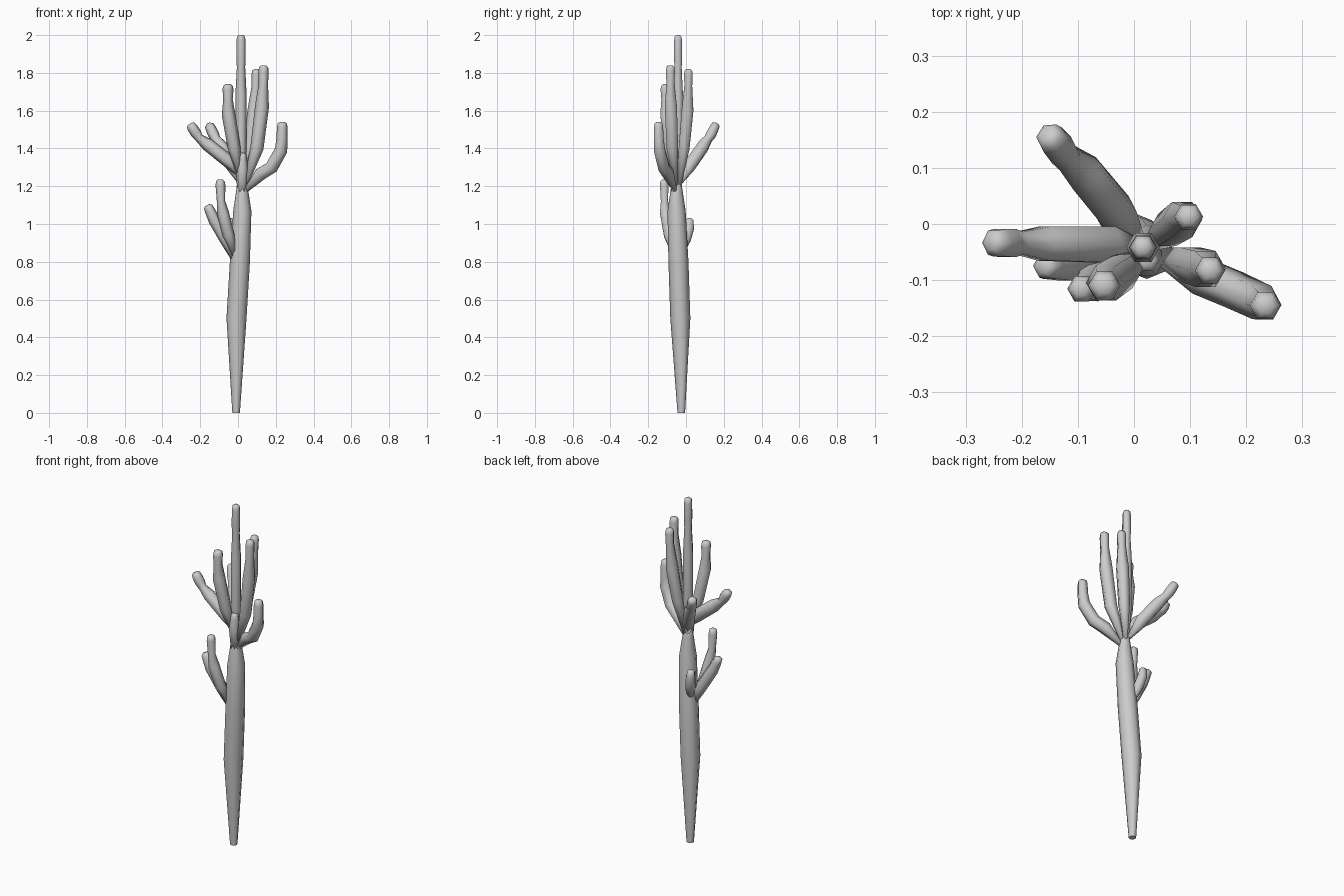
import bpy, bmesh, math
from mathutils import Vector

Z = Vector((0, 0, 1))


def limb(name, path, sides=6):
    """Skin rings of (x, y, z, radius) along a path, with closed ends."""
    pts = [Vector(p[:3]) for p in path]
    bm = bmesh.new()
    rings = []
    for i, p in enumerate(pts):
        tangent = (pts[min(i + 1, len(pts) - 1)] - pts[max(i - 1, 0)]).normalized()
        rot = Z.rotation_difference(tangent)
        ring = []
        for k in range(sides):
            a = 2 * math.pi * k / sides
            ring.append(bm.verts.new(p + rot @ Vector((math.cos(a), math.sin(a), 0)) * path[i][3]))
        rings.append(ring)
    for lo, hi in zip(rings, rings[1:]):
        for k in range(sides):
            n = (k + 1) % sides
            bm.faces.new((lo[k], lo[n], hi[n], hi[k]))
    bm.faces.new(rings[0][::-1])
    bm.faces.new(rings[-1])
    for f in bm.faces:
        f.smooth = len(f.verts) == 4 or f.calc_center_median().z > 0.1
    mesh = bpy.data.meshes.new(name)
    bm.to_mesh(mesh)
    bm.free()
    ob = bpy.data.objects.new(name, mesh)
    bpy.context.collection.objects.link(ob)
    return ob


def arm(name, path):
    """Limb whose last point gets a rounded tip."""
    a, b = Vector(path[-2][:3]), Vector(path[-1][:3])
    d, r = (b - a).normalized(), path[-1][3]
    tip = [(*(b - d * 0.028), r), (*(b - d * 0.009), r * 0.88), (*b, r * 0.5)]
    return limb(name, path[:-1] + tip)


# Trunk, narrow at the foot and swelling upward
limb("trunk", [(-0.01, -0.025, 0, 0.02), (-0.008, -0.03, 0.5, 0.053),
               (0.01, -0.04, 0.8, 0.053), (0.023, -0.05, 1.07, 0.048),
               (0.022, -0.05, 1.19, 0.03), (0.02, -0.05, 1.27, 0.02)], 8)
arm("crown_stub", [(0.02, -0.055, 1.12, 0.02), (0.022, -0.062, 1.29, 0.034),
                   (0.024, -0.066, 1.375, 0.024)])

# Upright crown arms
arm("centre_arm", [(0.018, -0.045, 1.2, 0.015), (0.016, -0.043, 1.4, 0.029),
                   (0.016, -0.042, 1.68, 0.03), (0.016, -0.042, 1.83, 0.022),
                   (0.016, -0.042, 1.88, 0.025), (0.016, -0.042, 2.0, 0.024)])
arm("back_upright_arm", [(0.025, -0.04, 1.18, 0.01), (0.06, -0.01, 1.4, 0.033),
                         (0.086, 0.008, 1.6, 0.036), (0.096, 0.012, 1.73, 0.024),
                         (0.098, 0.013, 1.82, 0.026)])
arm("front_upright_arm", [(0.03, -0.05, 1.18, 0.01), (0.10, -0.072, 1.4, 0.035),
                          (0.127, -0.08, 1.62, 0.037), (0.134, -0.082, 1.74, 0.025),
                          (0.136, -0.083, 1.84, 0.027)])
arm("left_upright_arm", [(0.012, -0.055, 1.24, 0.01), (-0.02, -0.085, 1.4, 0.034),
                         (-0.05, -0.105, 1.58, 0.036), (-0.053, -0.109, 1.66, 0.025),
                         (-0.053, -0.11, 1.74, 0.029)])

# Spreading crown arms
arm("left_spread_arm", [(0.01, -0.04, 1.26, 0.012), (-0.045, -0.037, 1.33, 0.037),
                        (-0.16, -0.035, 1.42, 0.035), (-0.205, -0.034, 1.455, 0.023),
                        (-0.222, -0.034, 1.48, 0.029), (-0.255, -0.033, 1.53, 0.028)])
arm("back_spread_arm", [(0.01, -0.03, 1.22, 0.012), (-0.03, 0.02, 1.31, 0.037),
                        (-0.088, 0.09, 1.41, 0.036), (-0.118, 0.117, 1.45, 0.026),
                        (-0.13, 0.133, 1.475, 0.03), (-0.155, 0.161, 1.53, 0.028)])
arm("right_spread_arm", [(0.035, -0.055, 1.17, 0.01), (0.12, -0.093, 1.265, 0.035),
                         (0.178, -0.117, 1.3, 0.035), (0.228, -0.14, 1.39, 0.034),
                         (0.233, -0.144, 1.45, 0.03), (0.235, -0.146, 1.54, 0.028)])

# Small lower arms
arm("lower_left_arm", [(-0.015, -0.045, 0.8, 0.012), (-0.06, -0.058, 0.91, 0.033),
                       (-0.125, -0.073, 1.02, 0.032), (-0.162, -0.075, 1.1, 0.027)])
arm("lower_front_arm", [(-0.015, -0.055, 0.82, 0.012), (-0.05, -0.09, 0.94, 0.031),
                        (-0.08, -0.11, 1.06, 0.032), (-0.09, -0.114, 1.12, 0.022),
                        (-0.094, -0.116, 1.235, 0.026)])
arm("lower_back_arm", [(-0.01, -0.025, 0.84, 0.012), (-0.03, 0.0, 0.92, 0.03),
                       (-0.042, 0.018, 0.98, 0.029), (-0.046, 0.02, 1.03, 0.025)])
